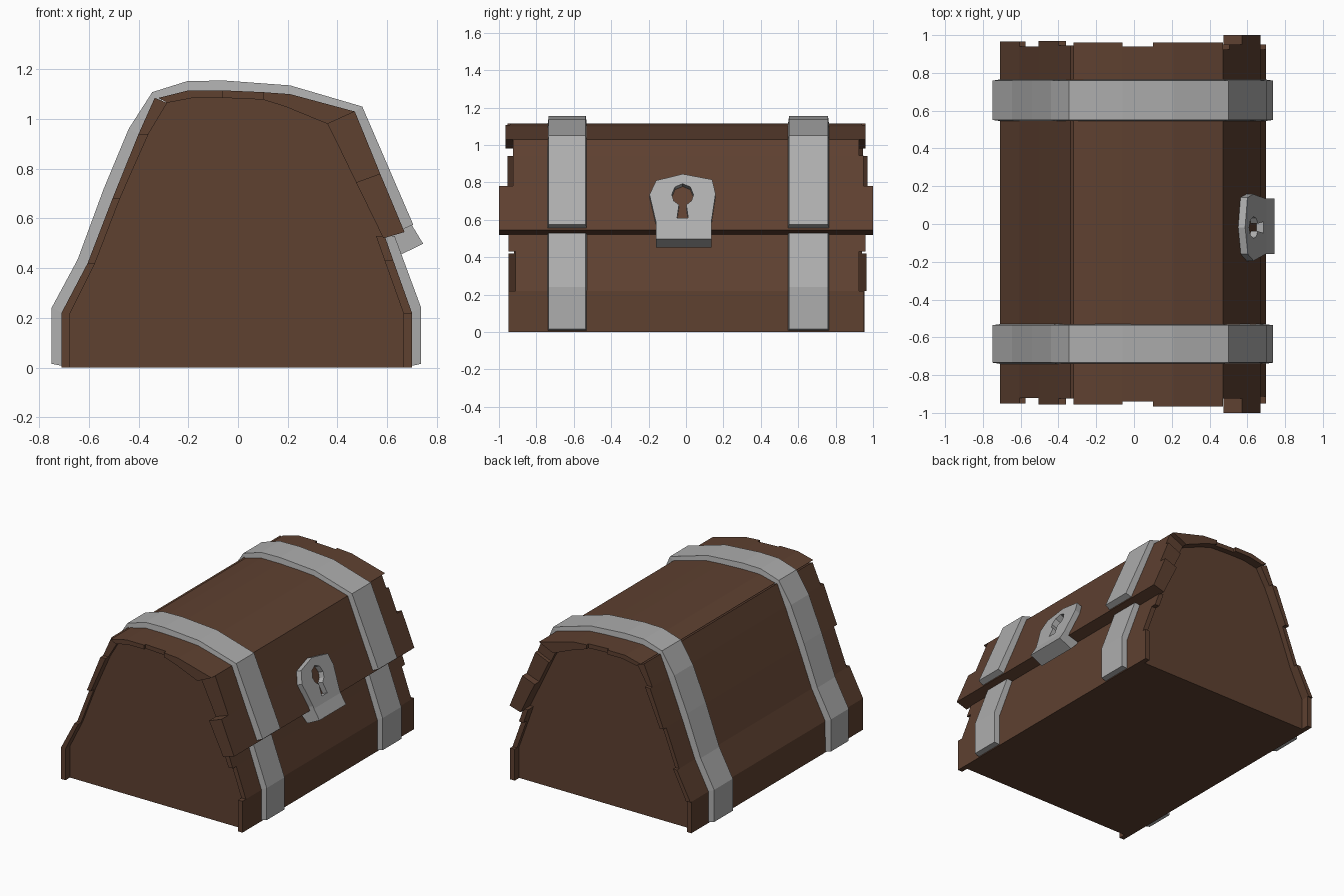
import bpy, bmesh, math

if "Cube" in bpy.data.objects:
    bpy.data.objects.remove(bpy.data.objects["Cube"])


def material(name, rgb):
    m = bpy.data.materials.new(name)
    m.diffuse_color = (*rgb, 1)
    m.use_nodes = True
    m.node_tree.nodes["Principled BSDF"].inputs["Base Color"].default_value = m.diffuse_color
    return m


WOOD = material("brown wood", (0.112, 0.052, 0.030))
METAL = material("grey metal", (0.42, 0.42, 0.42))


def finish(name, bm, mat):
    bmesh.ops.recalc_face_normals(bm, faces=bm.faces)
    me = bpy.data.meshes.new(name)
    bm.to_mesh(me)
    bm.free()
    me.materials.append(mat)
    ob = bpy.data.objects.new(name, me)
    bpy.context.collection.objects.link(ob)
    return ob


def strip(name, pairs, y0, y1, mat, taper=0.0):
    """Bar that follows (outer x, outer z, inner x, inner z) stations."""
    bm = bmesh.new()
    rings = []
    for ox, oz, ix, iz in pairs:
        rings.append([bm.verts.new(c) for c in (
            (ox, y0 + taper, oz), (ox, y1 - taper, oz), (ix, y1, iz), (ix, y0, iz))])
    for a, b in zip(rings, rings[1:]):
        for i in range(4):
            j = (i + 1) % 4
            bm.faces.new((a[i], a[j], b[j], b[i]))
    bm.faces.new(rings[0])
    bm.faces.new(rings[-1][::-1])
    return finish(name, bm, mat)


def solid(name, pts, shift, mat):
    """Closed polygon of 3D points pushed along a vector."""
    bm = bmesh.new()
    a = [bm.verts.new(p) for p in pts]
    b = [bm.verts.new([p[k] + shift[k] for k in range(3)]) for p in pts]
    bm.faces.new(a)
    bm.faces.new(b[::-1])
    for i in range(len(a)):
        j = (i + 1) % len(a)
        bm.faces.new((a[i], a[j], b[j], b[i]))
    return finish(name, bm, mat)


# Section stations: outer x, outer z, inner x, inner z
back = [(-.71, 0, -.675, 0), (-.71, .22, -.675, .22), (-.605, .42, -.575, .42),
        (-.505, .68, -.475, .68), (-.4, .94, -.36, .94), (-.335, 1.085, -.285, 1.065)]
top = [(-.32, 1.085, -.285, 1.065), (-.2, 1.115, -.18, 1.085), (-.06, 1.115, -.06, 1.085),
       (.1, 1.108, .1, 1.078), (.21, 1.10, .19, 1.05), (.47, 1.03, .36, .98)]
lid = [(.47, 1.03, .36, .98), (.505, .945, .40, .90),
       (.572, .78, .475, .745), (.67, .545, .585, .52)]
base = [(.70, 0, .665, 0), (.70, .22, .665, .22), (.625, .43, .59, .43), (.59, .53, .555, .53)]

# Planks with uneven ends
for name, sec, ends in (
    ("back_plank", back, [(-.95, .955), (-.95, .965), (-.92, .94), (-.955, .97), (-.925, .945)]),
    ("lid_top_plank", top, [(-.955, .96), (-.955, .96), (-.94, .94), (-.965, .96), (-.965, .96)]),
    ("lid_front_plank", lid, [(-.925, .925), (-.925, .95), (-1, 1)]),
    ("base_front_plank", base, [(-.95, .95), (-.912, .925), (-.95, .96)]),
):
    for i, (y0, y1) in enumerate(ends):
        strip(f"{name}_{i + 1}", sec[i:i + 2], y0, y1, WOOD)

# End walls and floor
inner = [(s[2], s[3]) for s in back + top[1:] + lid[1:] + base[::-1]]
for name, y, d in (("front_end_wall", -.9, .04), ("rear_end_wall", .9, -.04)):
    solid(name, [(x, y, z) for x, z in inner], (0, d, 0), WOOD)
solid("floor", [(-.68, -.9, 0), (.67, -.9, 0), (.67, .9, 0), (-.68, .9, 0)], (0, 0, .03), WOOD)

# Metal straps: one over the back and lid, one short piece on the base front
over = [(-.75, .015, -.70, .005), (-.75, .24, -.71, .22), (-.645, .435, -.605, .42),
        (-.54, .72, -.505, .68), (-.44, .96, -.4, .94), (-.345, 1.108, -.325, 1.07),
        (-.205, 1.152, -.2, 1.11), (-.06, 1.155, -.06, 1.11), (.21, 1.135, .21, 1.095),
        (.50, 1.05, .465, 1.025), (.705, .575, .66, .555)]
low = [(.737, .015, .69, .005), (.737, .24, .695, .22), (.63, .53, .585, .53)]
for tag, y0, y1 in (("front", -.74, -.53), ("rear", .545, .765)):
    strip(f"{tag}_lid_strap", over, y0, y1, METAL, .006)
    strip(f"{tag}_base_strap", low, y0, y1, METAL, .006)


# Lock plate lying on the sloped lid front, two halves round a keyhole
def on_lid(y, z):
    return (.47 + (1.03 - z) * .412 - .02, y, z - .025)


CY, CZ, R = -.018, .735, .058
for side, outline in ((1, [(.135, .55), (.135, .585), (.158, .74), (.14, .815), (CY, .845)]),
                      (-1, [(-.16, .55), (-.16, .585), (-.195, .735), (-.16, .81), (CY, .845)])):
    arc = [(CY + side * R * math.sin(math.radians(t)), CZ + R * math.cos(math.radians(t)))
           for t in (0, 45, 90, 125, 160)]
    hole = arc + [(CY + side * .03, .61), (CY, .61)]
    pts = [(CY, .55)] + outline + hole
    solid("lock_plate_" + ("right" if side > 0 else "left"),
          [on_lid(y, z) for y, z in pts], (.062, 0, .025), METAL)

# Lock hasp block under the plate
solid("lock_hasp", [(x, -.16, z) for x, z in
                    ((.585, .52), (.70, .572), (.745, .498), (.65, .452))], (0, .295, 0), METAL)
